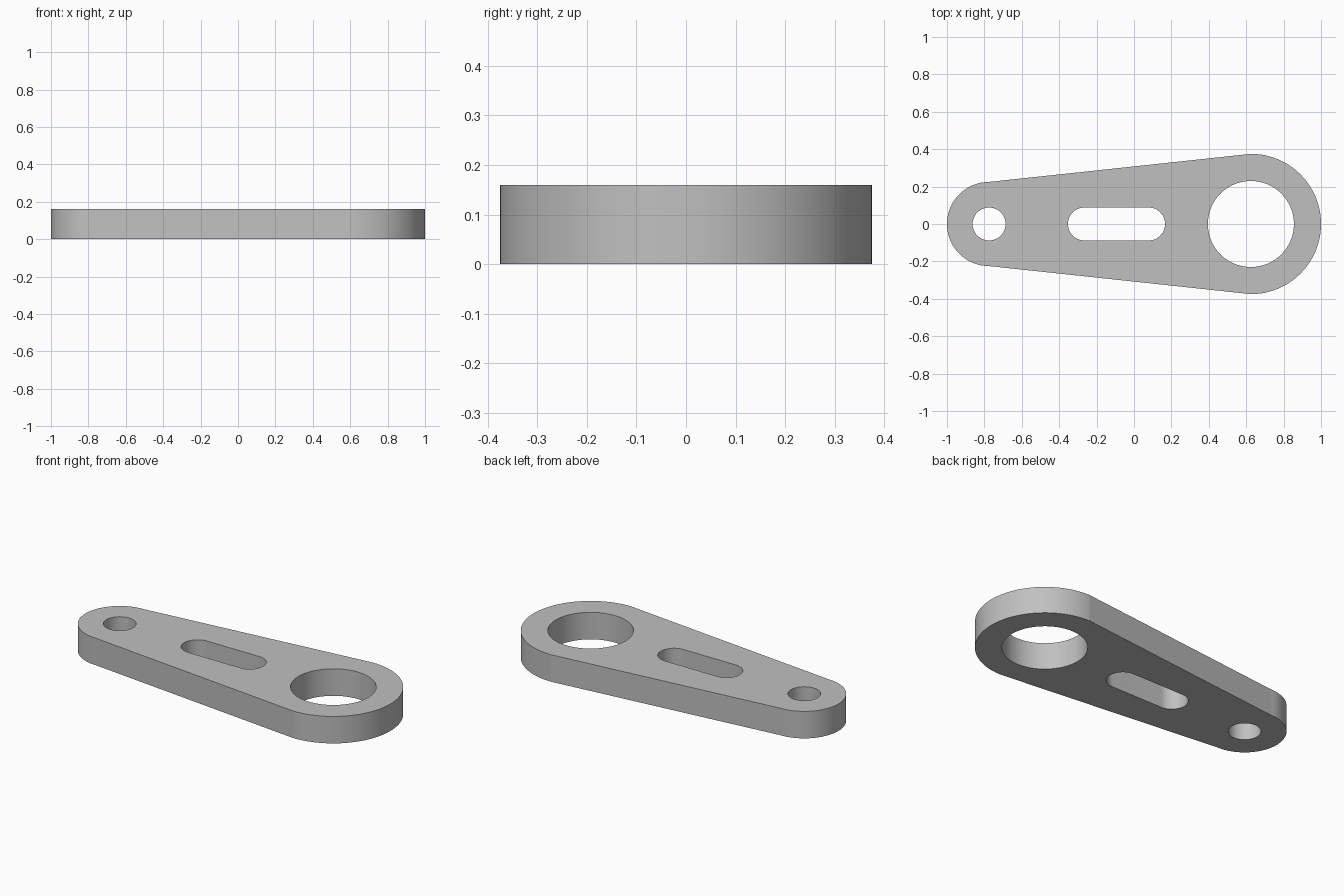
import bpy
import bmesh
from math import cos, sin, pi, radians

cube = bpy.data.objects.get("Cube")
if cube:
    bpy.data.objects.remove(cube, do_unlink=True)

THICKNESS = 0.16
HALF_STEPS = 48  # segments per half circle


def arc(cx, radius, start, closed=False):
    """Half circle (or full circle) around (cx, 0), counter-clockwise."""
    count = 2 * HALF_STEPS if closed else HALF_STEPS + 1
    angles = [start + pi * i / HALF_STEPS for i in range(count)]
    return [(cx + radius * cos(a), radius * sin(a)) for a in angles]


def capsule(left, left_radius, right, right_radius):
    """Two half circles joined by straight sides."""
    return arc(right, right_radius, -pi / 2) + arc(left, left_radius, pi / 2)


# Tapered outline, large bore, small bore and central slot
loops = [
    capsule(-0.775, 0.225, 0.625, 0.375),
    arc(0.625, 0.23, 0, closed=True),
    arc(-0.775, 0.088, 0, closed=True),
    capsule(-0.265, 0.088, 0.078, 0.088),
]

bm = bmesh.new()
edges = []
for points in loops:
    verts = [bm.verts.new((x, y, 0)) for x, y in points]
    edges += [bm.edges.new((v, verts[i - 1])) for i, v in enumerate(verts)]

# Fill the flat profile and raise it into a plate
bmesh.ops.triangle_fill(bm, edges=edges, use_beauty=True, use_dissolve=False)
raised = bmesh.ops.extrude_face_region(bm, geom=bm.faces[:], use_keep_orig=True)
top = [g for g in raised["geom"] if isinstance(g, bmesh.types.BMVert)]
bmesh.ops.translate(bm, verts=top, vec=(0, 0, THICKNESS))
bmesh.ops.recalc_face_normals(bm, faces=bm.faces[:])

mesh = bpy.data.meshes.new("lever_plate")
bm.to_mesh(mesh)
bm.free()
plate = bpy.data.objects.new("lever_plate", mesh)
bpy.context.collection.objects.link(plate)

# Plain grey material
grey = bpy.data.materials.new("plain_grey")
grey.use_nodes = True
colour = (0.53, 0.53, 0.53, 1)
grey.diffuse_color = colour
grey.node_tree.nodes["Principled BSDF"].inputs["Base Color"].default_value = colour
mesh.materials.append(grey)

# Smooth the round walls, keep rims and side corners crisp
bpy.ops.object.select_all(action="DESELECT")
plate.select_set(True)
bpy.context.view_layer.objects.active = plate
bpy.ops.object.shade_smooth_by_angle(angle=radians(4))
